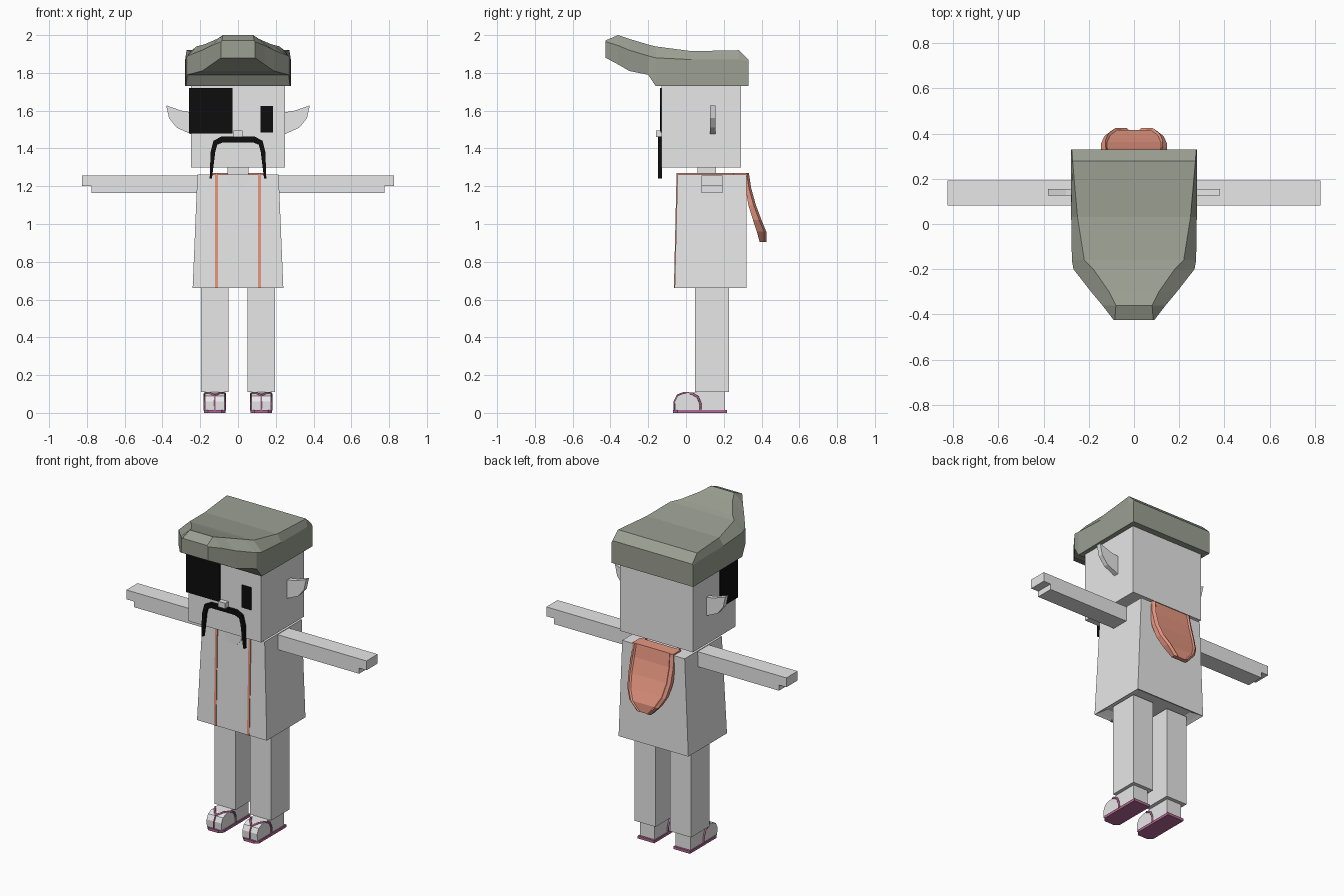
import bpy, bmesh
from mathutils import Vector

cube = bpy.data.objects.get("Cube")
if cube:
    bpy.data.objects.remove(cube, do_unlink=True)


def material(name, rgb):
    m = bpy.data.materials.new(name)
    m.use_nodes = True
    m.diffuse_color = (*rgb, 1)
    m.node_tree.nodes["Principled BSDF"].inputs["Base Color"].default_value = (*rgb, 1)
    return m


GREY = material("pale grey", (0.8, 0.8, 0.8))
CAP = material("grey green", (0.33, 0.35, 0.29))
CORAL = material("coral", (0.8, 0.31, 0.22))
BLACK = material("black", (0.004, 0.004, 0.004))
PLUM = material("plum", (0.45, 0.14, 0.3))


def finish(name, bm, mat):
    bmesh.ops.recalc_face_normals(bm, faces=bm.faces)
    me = bpy.data.meshes.new(name)
    bm.to_mesh(me)
    bm.free()
    me.materials.append(mat)
    ob = bpy.data.objects.new(name, me)
    bpy.context.collection.objects.link(ob)
    return ob


def loft(name, rings, mat):
    """Skin equal-length rings of points and close both ends."""
    bm = bmesh.new()
    vs = [[bm.verts.new(p) for p in ring] for ring in rings]
    n = len(vs[0])
    for a, b in zip(vs, vs[1:]):
        for i in range(n):
            j = (i + 1) % n
            bm.faces.new((a[i], a[j], b[j], b[i]))
    bm.faces.new(vs[0])
    bm.faces.new(vs[-1])
    return finish(name, bm, mat)


def rect(x0, x1, y0, y1, z):
    return [(x0, y0, z), (x1, y0, z), (x1, y1, z), (x0, y1, z)]


def box(name, x, y, z, mat):
    return loft(name, [rect(*x, *y, z[0]), rect(*x, *y, z[1])], mat)


def prism(name, pts, axis, lo, hi, mat):
    """Extrude a 2D outline along axis 0, 1 or 2."""
    def place(p, d):
        q = list(p)
        q.insert(axis, d)
        return q
    return loft(name, [[place(p, d) for p in pts] for d in (lo, hi)], mat)


def tube(name, pts, radius, mat):
    cu = bpy.data.curves.new(name, "CURVE")
    cu.dimensions = "3D"
    cu.bevel_depth = radius
    cu.bevel_resolution = 1
    cu.use_fill_caps = True
    sp = cu.splines.new("POLY")
    sp.points.add(len(pts) - 1)
    for p, co in zip(sp.points, pts):
        p.co = (*co, 1)
    cu.materials.append(mat)
    ob = bpy.data.objects.new(name, cu)
    bpy.context.collection.objects.link(ob)


# Head, neck and face
box("head", (-.25, .25), (-.13, .29), (1.3, 1.75), GREY)
box("neck", (-.055, .055), (.06, .16), (1.24, 1.32), GREY)
box("eye_patch", (-.26, -.03), (-.138, .03), (1.48, 1.72), BLACK)
box("eye", (.12, .185), (-.136, -.125), (1.485, 1.625), BLACK)
box("nose", (-.024, .024), (-.16, -.125), (1.46, 1.495), GREY)
half = [(.09, 1.462), (.13, 1.44), (.145, 1.38), (.15, 1.24),
        (.138, 1.24), (.12, 1.385), (.11, 1.42), (.08, 1.432)]
outline = half + [(-x, z) for x, z in reversed(half)]
prism("moustache", outline, 1, -.147, -.128, BLACK)

# Cap: half width, lower z, rim z, ridge half width, ridge z at each depth
cap_rows = [
    (.33, .28, 1.73, 1.86, .275, 1.87),
    (.28, .28, 1.73, 1.87, .272, 1.92),
    (.03, .278, 1.73, 1.87, .25, 1.915),
    (-.16, .275, 1.73, 1.88, .22, 1.94),
    (-.2, .268, 1.79, 1.89, .18, 1.95),
    (-.3, .19, 1.81, 1.92, .11, 1.98),
    (-.36, .14, 1.845, 1.945, .08, 2.0),
    (-.425, .09, 1.88, 1.965, .085, 1.972),
]
rings = []
for y, w, zb, zm, r, zt in cap_rows:
    rings.append([(-w, y, zb), (w, y, zb), (w, y, zm),
                  (r, y, zt), (-r, y, zt), (-w, y, zm)])
loft("cap", rings, CAP)

# Coat with a shallow open hem
loft("coat", [rect(-.19, .19, -.01, .27, .69), rect(-.225, .225, -.045, .305, .67),
              rect(-.24, .24, -.06, .32, .66), rect(-.215, .215, -.045, .32, 1.262)], GREY)
prism("collar_opening", [(-.06, 1.258), (-.055, 1.225), (-.025, 1.195),
                         (.025, 1.195), (.055, 1.225), (.06, 1.258)], 1, -.05, -.043, GREY)

# Hood hanging down the back: inner y, outer y, z, half width
hood_rows = [(.3, .333, 1.27, .14), (.315, .345, 1.19, .145), (.33, .37, 1.1, .145),
             (.355, .4, 1.02, .132), (.375, .425, .96, .1), (.39, .425, .905, .05)]
rings = []
for yi, yo, z, w in hood_rows:
    k = w - .018
    rings.append([(-w, yi, z), (w, yi, z), (w, yo - .012, z), (k, yo, z),
                  (k - .008, yo - .008, z), (.008 - k, yo - .008, z),
                  (-k, yo, z), (-w, yo - .012, z)])
loft("hood", rings, CORAL)
box("hood_collar", (-.14, .14), (.25, .325), (1.25, 1.271), CORAL)

# Side parts
for s, side in ((-1, "right"), (1, "left")):
    def span(a, b):
        return tuple(sorted((s * a, s * b)))

    # Ear
    prism(side + "_ear", [(s * x, z) for x, z in
          [(.24, 1.59), (.3, 1.6), (.38, 1.628), (.365, 1.56), (.325, 1.51), (.24, 1.472)]],
          1, .127, .156, GREY)

    # Arm with stepped hand
    prism(side + "_arm", [(s * x, z) for x, z in
          [(.19, 1.165), (.775, 1.165), (.775, 1.2), (.826, 1.2), (.826, 1.258), (.19, 1.258)]],
          1, .083, .193, GREY)

    # Coat trim running up the front and over the shoulder
    x0, x1 = span(.107, .122)
    prism(side + "_trim", [(-.064, .66), (-.05, 1.271), (.325, 1.271), (.325, 1.255),
                           (-.035, 1.255), (-.05, .66)], 0, x0, x1, CORAL)

    # Leg and foot
    box(side + "_leg", span(.05, .195), (.048, .228), (.11, .68), GREY)
    x0, x1 = span(.072, .174)
    prism(side + "_foot", [(-.058, .012), (-.06, .06), (-.045, .09), (-.015, .103),
                           (.05, .108), (.06, .115), (.205, .115), (.205, .012)], 0, x0, x1, GREY)

    # Sandal
    c = s * .123
    prism(side + "_sole", [(c + x, y) for x, y in
          [(-.035, -.068), (.035, -.068), (.057, -.045), (.057, .218), (-.057, .218), (-.057, -.045)]],
          2, 0, .016, PLUM)
    for t in (-1, 1):
        e = c + t * .053
        tube(side + "_sandal_strap", [(c, -.045, .092), (c + t * .03, -.01, .106),
             (e, .03, .103), (e, .062, .085), (e, .076, .05), (e, .078, .012)], .006, PLUM)
    tube(side + "_toe_strap", [(c, -.045, .092), (c, -.062, .06), (c, -.062, .012)], .005, PLUM)
